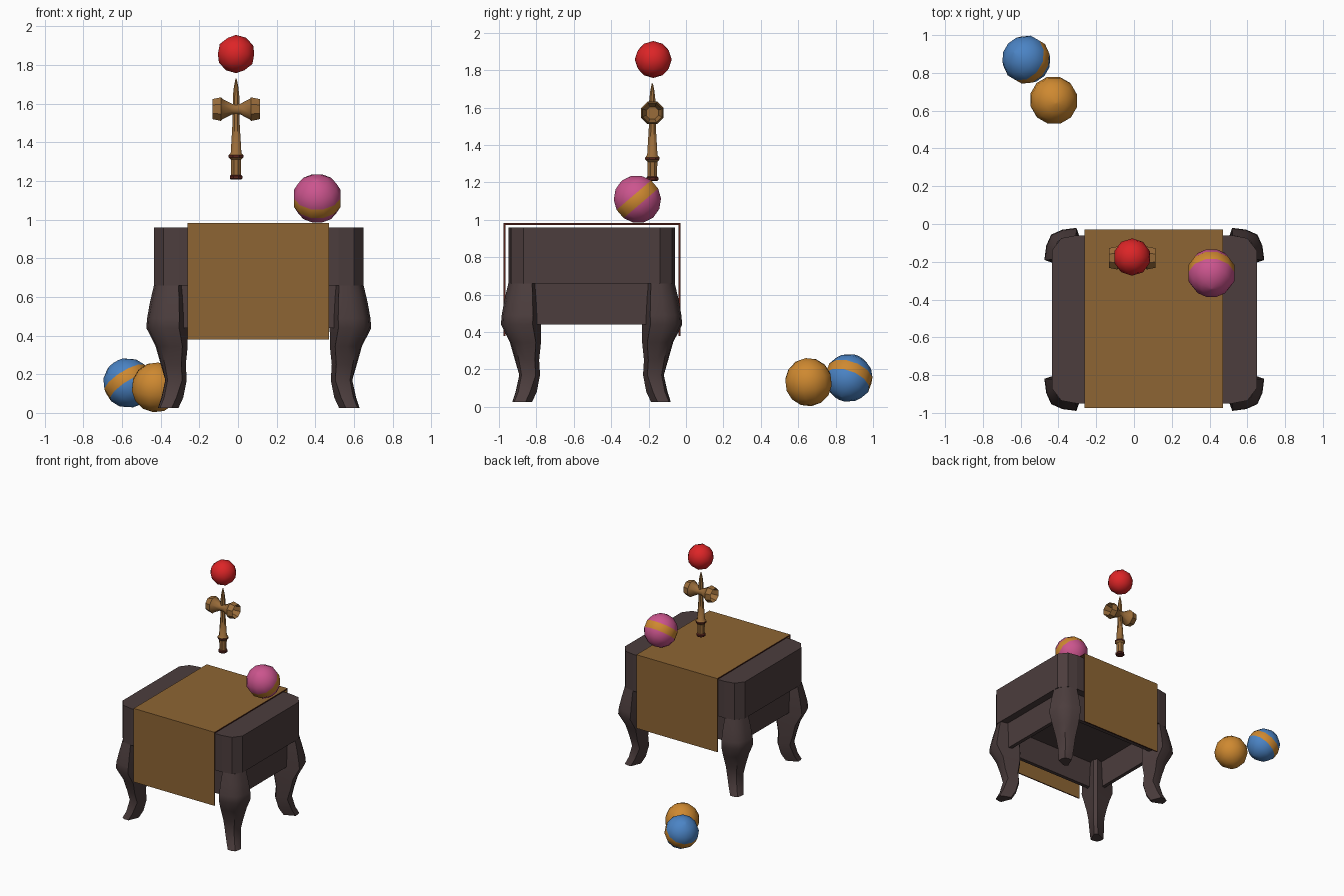
import bpy, bmesh, math
from mathutils import Vector, Matrix

if "Cube" in bpy.data.objects:
    bpy.data.objects.remove(bpy.data.objects["Cube"])


def mat(name, rgb):
    m = bpy.data.materials.new(name)
    m.diffuse_color = (*rgb, 1)
    m.use_nodes = True
    m.node_tree.nodes["Principled BSDF"].inputs["Base Color"].default_value = m.diffuse_color
    return m


DARK = mat("dark_wood", (0.072, 0.047, 0.047))
CLOTH = mat("tan_cloth", (0.27, 0.13, 0.033))
TRIM = mat("red_brown_trim", (0.10, 0.018, 0.012))
RED = mat("red", (0.72, 0.018, 0.02))
PINK = mat("pink", (0.60, 0.09, 0.27))
BLUE = mat("blue", (0.07, 0.23, 0.56))
ORANGE = mat("orange", (0.62, 0.25, 0.03))
WOOD = mat("light_wood", (0.32, 0.15, 0.042))


def finish(name, bm, mats, smooth=None):
    bmesh.ops.recalc_face_normals(bm, faces=bm.faces)
    me = bpy.data.meshes.new(name)
    bm.to_mesh(me)
    bm.free()
    ob = bpy.data.objects.new(name, me)
    bpy.context.collection.objects.link(ob)
    for m in mats:
        me.materials.append(m)
    if smooth:
        bpy.ops.object.select_all(action='DESELECT')
        bpy.context.view_layer.objects.active = ob
        ob.select_set(True)
        bpy.ops.object.shade_smooth_by_angle(angle=math.radians(smooth))
    return ob


def loft(bm, rings, cap=True):
    """Skin a list of point rings of equal length."""
    vs = [[bm.verts.new(p) for p in r] for r in rings]
    n = len(vs[0])
    for a, b in zip(vs, vs[1:]):
        for i in range(n):
            j = (i + 1) % n
            bm.faces.new((a[i], a[j], b[j], b[i]))
    if cap:
        bm.faces.new(vs[0])
        bm.faces.new(vs[-1])


def lathe(bm, profile, seg, matrix):
    """Spin (radius, height) points about the local z axis."""
    rings = [[matrix @ Vector((r * math.cos(2 * math.pi * (k + .5) / seg),
                               r * math.sin(2 * math.pi * (k + .5) / seg), h))
              for k in range(seg)] for r, h in profile]
    loft(bm, rings)


# Table bounds
X0, X1, Y0, Y1 = -0.435, 0.65, -0.95, -0.06
CX, CY = (X0 + X1) / 2, (Y0 + Y1) / 2
HX, HY = (X1 - X0) / 2, (Y1 - Y0) / 2

# Table top with softened corners
corner = [(0, 0.08), (0.05, 0.015), (0.13, 0)]
outline = []
for sx, sy, flip in ((1, 1, 0), (-1, 1, 1), (-1, -1, 0), (1, -1, 1)):
    for dx, dy in (corner[::-1] if flip else corner):
        outline.append((CX + sx * (HX - dx), CY + sy * (HY - dy)))
bm = bmesh.new()
loft(bm, [[(x, y, z) for x, y in outline] for z in (0.66, 0.96)])
finish("table_top", bm, [DARK])

# Apron frame under the top, open below
bm = bmesh.new()
ax, ay, t = HX - 0.06, HY - 0.06, 0.03
for px, py, sx, sy in ((0, ay - t / 2, 2 * ax, t), (0, -ay + t / 2, 2 * ax, t),
                       (ax - t / 2, 0, t, 2 * ay - 2 * t),
                       (-ax + t / 2, 0, t, 2 * ay - 2 * t)):
    bmesh.ops.create_cube(bm, size=1, matrix=Matrix.Translation((CX + px, CY + py, 0.55))
                          @ Matrix.Diagonal((sx, sy, 0.22, 1)))
finish("apron", bm, [DARK])

# Curved legs: height, outer ridge, side offset, half width, inner edge
leg_steps = [(0.66, -0.045, -0.09, 0.09, -0.215),
             (0.57, -0.02, -0.077, 0.107, -0.225),
             (0.49, 0.0, -0.068, 0.118, -0.23),
             (0.44, 0.005, -0.064, 0.12, -0.233),
             (0.345, -0.05, -0.11, 0.098, -0.232),
             (0.25, -0.08, -0.125, 0.075, -0.218),
             (0.17, -0.10, -0.145, 0.062, -0.225),
             (0.08, -0.075, -0.11, 0.055, -0.20),
             (0.026, -0.045, -0.08, 0.05, -0.165)]
Q = math.sqrt(0.5)
for sx, side in ((-1, "left"), (1, "right")):
    for sy, end in ((-1, "front"), (1, "back")):
        rings = []
        for z, ridge, mid, w, inner in leg_steps:
            sec = [(ridge, 0), ((ridge * 2 + mid) / 3, w * .5), (mid, w),
                   (inner, 0.015), (inner, -0.015), (mid, -w),
                   ((ridge * 2 + mid) / 3, -w * .5)]
            rings.append([(CX + sx * (HX + (u + v) * Q), CY + sy * (HY + (u - v) * Q), z)
                          for u, v in sec])
        bm = bmesh.new()
        loft(bm, rings)
        finish(f"{end}_{side}_leg", bm, [DARK], 40)

# Runner cloth draped over the table, with dark edges
a, b, lo, hi, t = -0.975, -0.03, 0.38, 0.982, 0.009
prof = [(a, lo), (a, hi), (b, hi), (b, lo), (b - t, lo), (b - t, hi - t),
        (a + t, hi - t), (a + t, lo)]
bm = bmesh.new()
loft(bm, [[(x, y, z) for y, z in prof] for x in (-0.262, 0.47)])
bm.normal_update()
for f in bm.faces:
    if abs(f.normal.x) > 0.9 or f.calc_center_median().z < lo + 0.01:
        f.material_index = 1
finish("runner_cloth", bm, [CLOTH, TRIM])


# Striped balls: the stripe is the middle ring about each axis
def striped_ball(name, centre, r, axis, body, stripe):
    rot = Vector((0, 0, 1)).rotation_difference(Vector(axis)).to_matrix().to_4x4()
    m = Matrix.Translation(centre) @ rot
    lats = [-88, -64, -38, -13, 13, 38, 64, 88]
    bm = bmesh.new()
    lathe(bm, [(r * math.cos(math.radians(l)), r * math.sin(math.radians(l)))
               for l in lats], 12, m)
    ax = Vector(axis).normalized()
    for f in bm.faces:
        if abs((f.calc_center_median() - Vector(centre)).dot(ax)) < r * 0.1:
            f.material_index = 1
    finish(name, bm, [body, stripe], 60)


striped_ball("pink_ball", (0.41, -0.26, 1.11), 0.129, (0, -0.65, 0.76), PINK, ORANGE)
striped_ball("blue_ball", (-0.57, 0.87, 0.155), 0.129, (-0.5, 0.3, 0.8), BLUE, ORANGE)
striped_ball("orange_ball", (-0.425, 0.655, 0.132), 0.129, (0.1, -0.12, 1), ORANGE, ORANGE)

# Floating red ball
bm = bmesh.new()
bmesh.ops.create_icosphere(bm, subdivisions=2, radius=0.099,
                           matrix=Matrix.Translation((-0.01, -0.175, 1.857)))
finish("red_ball", bm, [RED], 60)

# Toy handle with spike, collar and foot ring
TX, TY = -0.01, -0.18
bm = bmesh.new()
lathe(bm, [(0.029, 1.208), (0.035, 1.213), (0.035, 1.226), (0.027, 1.232),
           (0.029, 1.31), (0.041, 1.322), (0.041, 1.334), (0.03, 1.345),
           (0.02, 1.5), (0.018, 1.64), (0.012, 1.69), (0.003, 1.73)],
      8, Matrix.Translation((TX, TY, 0)))
for f in bm.faces:
    z = f.calc_center_median().z
    if z < 1.23 or 1.322 < z < 1.334:
        f.material_index = 1
finish("toy_handle", bm, [WOOD, TRIM], 40)

# Cross piece with a hollow cup at each end
half = [(0.035, 0.055), (0.056, 0.123), (0.066, 0.078), (0.057, 0.07), (0.03, 0.022)]
bm = bmesh.new()
lathe(bm, [(r, -h) for r, h in half] + [(r, h) for r, h in half[::-1]], 8,
      Matrix.Translation((TX, TY, 1.572)) @ Matrix.Rotation(math.pi / 2, 4, 'Y'))
finish("toy_cups", bm, [WOOD], 40)
